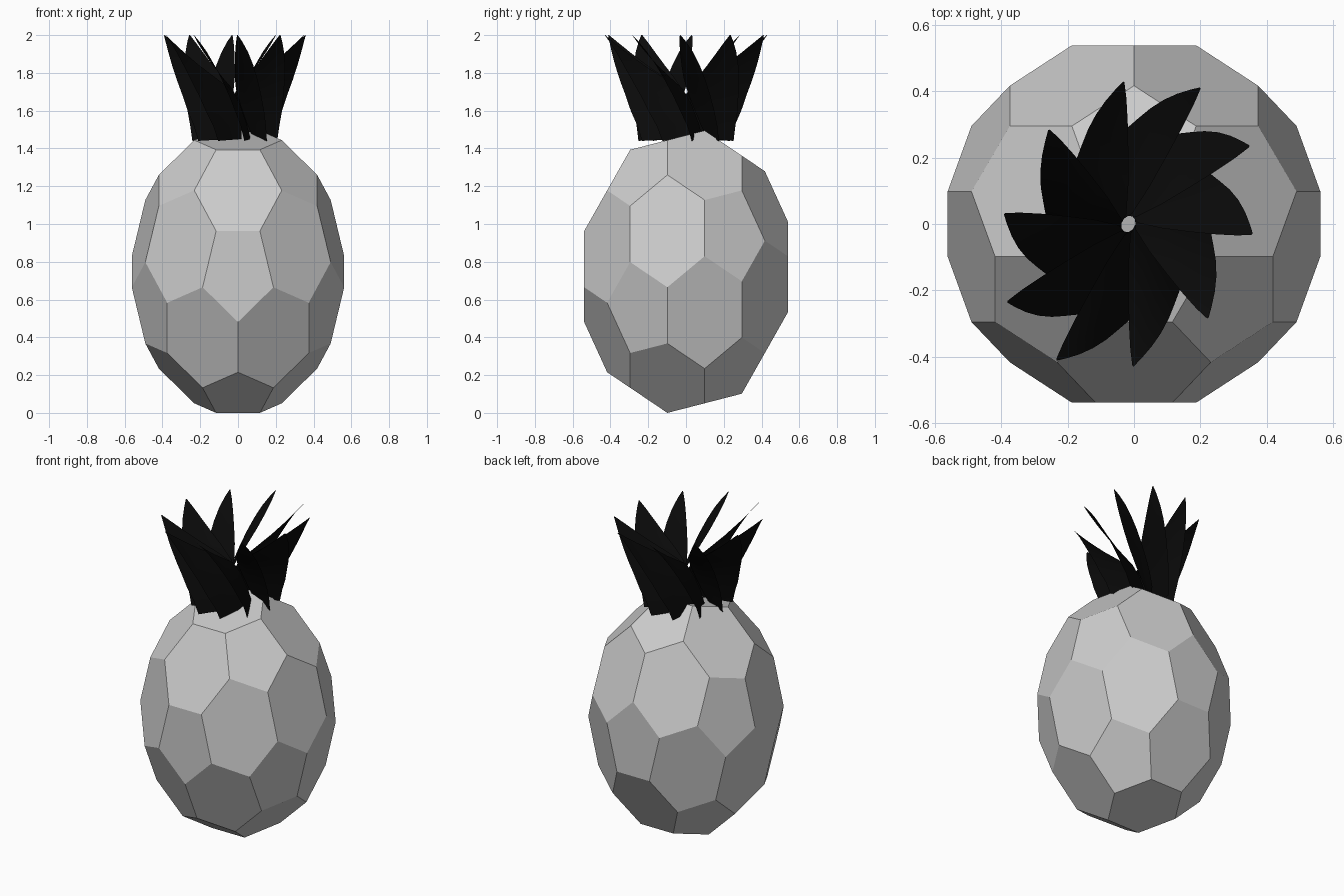
import bpy, bmesh, math
from mathutils import Vector, Matrix

if "Cube" in bpy.data.objects:
    bpy.data.objects.remove(bpy.data.objects["Cube"])


def add_object(name, bm, smooth=False):
    mesh = bpy.data.meshes.new(name)
    for f in bm.faces:
        f.smooth = smooth
    bm.to_mesh(mesh)
    bm.free()
    ob = bpy.data.objects.new(name, mesh)
    bpy.context.collection.objects.link(ob)
    return ob


# Fruit body: icosahedron with its corners cut at thirds, stretched upwards
R, STRETCH, MID = 0.661, 1.35, 0.75
h, w = 1 / math.sqrt(5), 2 / math.sqrt(5)
half = [Vector((0, -1, 0))]
for k in range(5):
    a = math.radians(72 * k)
    half.append(Vector((w * math.sin(a), -h, -w * math.cos(a))))
corners = half + [-v for v in half]

bm = bmesh.new()
for a in corners:
    for b in corners:
        if a != b and 0.4 < a.dot(b) < 0.5:
            p = a.lerp(b, 1 / 3) * R
            bm.verts.new((p.x, p.y, p.z * STRETCH + MID))
bmesh.ops.convex_hull(bm, input=bm.verts)
bmesh.ops.dissolve_limit(bm, angle_limit=0.02, verts=bm.verts, edges=bm.edges)
bmesh.ops.recalc_face_normals(bm, faces=bm.faces)
low = min(v.co.z for v in bm.verts)
bmesh.ops.translate(bm, vec=(0, 0, -low), verts=bm.verts)
add_object("fruit_body", bm)

# Crown leaf outline, base to tip: (inner edge point, outer edge point)
leaf = [
    ((-0.100, -0.030, 1.450), (-0.170, 0.125, 1.440)),
    ((-0.065, -0.035, 1.530), (-0.165, 0.155, 1.520)),
    ((-0.030, -0.015, 1.630), (-0.155, 0.200, 1.600)),
    ((-0.006, 0.030, 1.715), (-0.140, 0.240, 1.680)),
    ((0.000, 0.120, 1.775), (-0.122, 0.285, 1.760)),
    ((0.000, 0.220, 1.840), (-0.098, 0.330, 1.840)),
    ((-0.002, 0.310, 1.905), (-0.070, 0.370, 1.910)),
    ((-0.006, 0.380, 1.960), (-0.040, 0.405, 1.965)),
    ((-0.012, 0.428, 2.000), (-0.016, 0.430, 2.000)),
]

# Leaves repeat around a slightly oval ring
oval = Matrix(((-0.013, 0.389), (0.430, 0.106)))
bm = bmesh.new()
for k in range(10):
    turn = oval @ Matrix.Rotation(math.radians(36 * k), 2) @ oval.inverted()
    rows = []
    for inner, outer in leaf:
        row = []
        for t in (0, 0.33, 0.67, 1):
            p = Vector(inner).lerp(Vector(outer), t)
            q = turn @ p.xy
            row.append(bm.verts.new((q.x - 0.017, q.y, p.z)))
        rows.append(row)
    for r0, r1 in zip(rows, rows[1:]):
        for i in range(3):
            bm.faces.new((r0[i], r0[i + 1], r1[i + 1], r1[i]))
crown = add_object("crown_leaves", bm, smooth=True)

black = bpy.data.materials.new("leaf_black")
black.diffuse_color = (0.003, 0.003, 0.003, 1)
black.use_nodes = True
black.node_tree.nodes["Principled BSDF"].inputs["Base Color"].default_value = black.diffuse_color
crown.data.materials.append(black)
